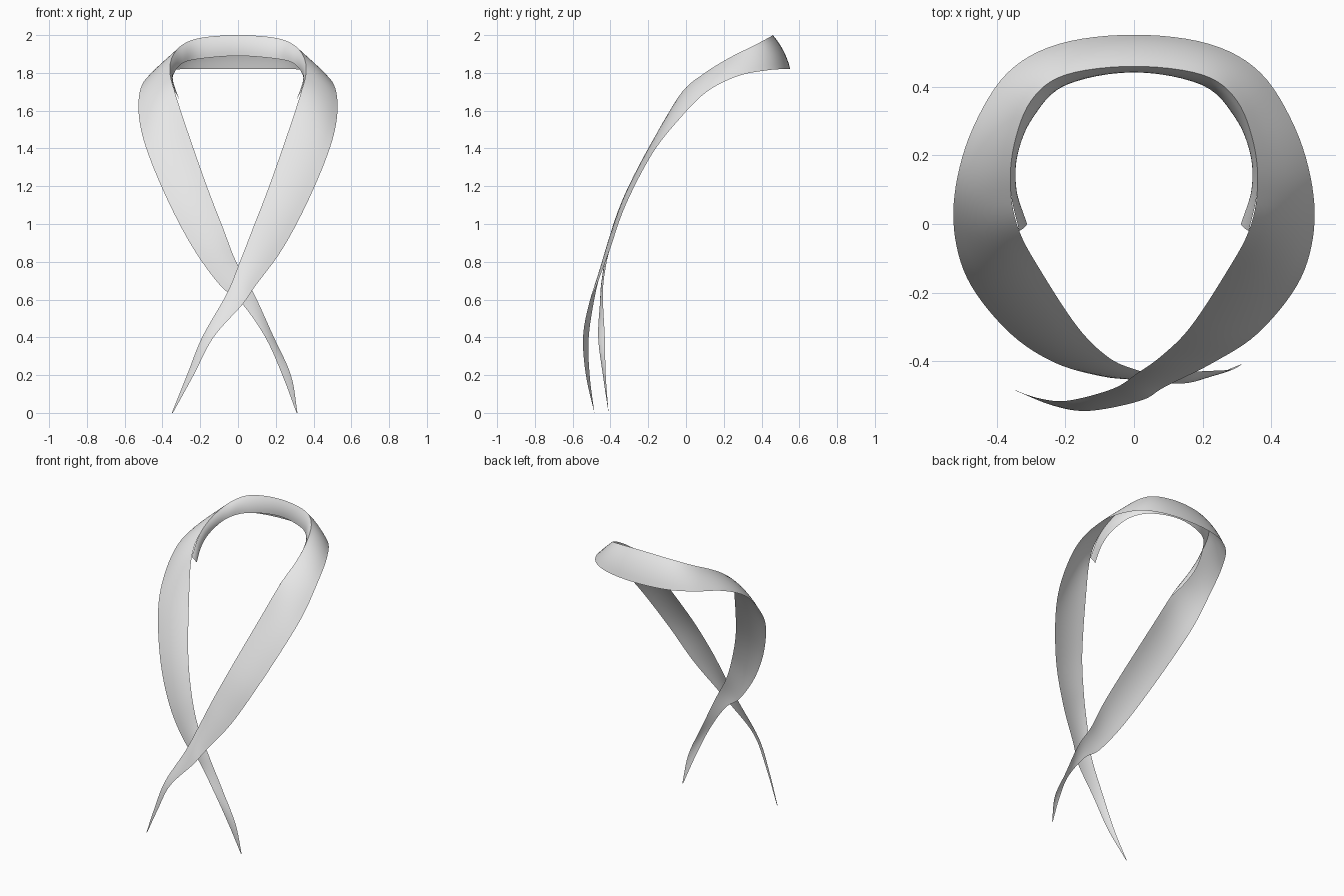
import bpy
from mathutils import Vector

cube = bpy.data.objects.get("Cube")
if cube:
    bpy.data.objects.remove(cube)

cloth = bpy.data.materials.new("light grey cloth")
cloth.use_nodes = True
colour = (0.8, 0.8, 0.8, 1)
cloth.diffuse_color = colour
cloth.node_tree.nodes["Principled BSDF"].inputs["Base Color"].default_value = colour

# Half of the collar: (folded inner edge, outer edge), from nape to crossing
COLLAR = [
    ((0, .46, 2), (0, .552, 1.82)),
    ((.2, .435, 1.985), (.22, .525, 1.82)),
    ((.3, .36, 1.945), (.37, .44, 1.815)),
    ((.35, .23, 1.88), (.47, .28, 1.785)),
    ((.36, .1, 1.8), (.52, .11, 1.7)),
    ((.335, -.02, 1.7), (.522, -.04, 1.55)),
    ((.27, -.14, 1.5), (.475, -.18, 1.37)),
    ((.165, -.3, 1.2), (.36, -.32, 1.1)),
    ((.08, -.385, .98), (.23, -.405, .86)),
]
# Tail that passes in front
FRONT_TAIL = [
    ((.01, -.435, .8), (.09, -.475, .67)),
    ((-.06, -.48, .63), (.02, -.515, .57)),
    ((-.19, -.515, .4), (-.13, -.545, .4)),
    ((-.27, -.51, .2), (-.235, -.53, .2)),
    ((-.35, -.485, 0), (-.345, -.485, 0)),
]
# Tail that passes behind, given on the same side before mirroring
BACK_TAIL = [
    ((.01, -.42, .8), (.09, -.445, .67)),
    ((-.08, -.44, .64), (-.02, -.455, .58)),
    ((-.19, -.43, .4), (-.145, -.465, .4)),
    ((-.28, -.425, .2), (-.235, -.44, .2)),
    ((-.315, -.41, 0), (-.31, -.41, 0)),
]
# Free edge of the lining folded inside the collar
LINING = [(0, .445, 1.89), (.2, .405, 1.875), (.295, .31, 1.85),
          (.342, .2, 1.79), (.343, .1, 1.73), (.312, 0, 1.66)]


def mirrored(rows):
    """Rows on the other side, in reversed order."""
    return [[(-x, y, z) for x, y, z in row] for row in reversed(rows)]


def smooth_path(points, steps):
    """Curve running through every point."""
    pts = [Vector(p) for p in points]
    pts = [2 * pts[0] - pts[1]] + pts + [2 * pts[-1] - pts[-2]]
    path = []
    for a, b, c, d in zip(pts, pts[1:], pts[2:], pts[3:]):
        for i in range(steps):
            t = i / steps
            path.append(b + (c - a) * t / 2
                        + (a - 2.5 * b + 2 * c - d / 2) * t ** 2
                        + (1.5 * (b - c) + (d - a) / 2) * t ** 3)
    return path + [pts[-2]]


def ribbon(name, rows, bulge, steps=6, across=6):
    """Strip of cloth spanned between two edges, bowed across its width."""
    edge_a, edge_b = (smooth_path(edge, steps) for edge in zip(*rows))
    count = len(edge_a)
    verts = []
    for i, (a, b) in enumerate(zip(edge_a, edge_b)):
        along = edge_a[min(i + 1, count - 1)] - edge_a[max(i - 1, 0)]
        normal = along.cross(b - a).normalized()
        for j in range(across + 1):
            t = j / across
            bow = bulge * (b - a).length * 4 * t * (1 - t)
            verts.append(a.lerp(b, t) + normal * bow)
    w = across + 1
    faces = [(i * w + j, (i + 1) * w + j, (i + 1) * w + j + 1, i * w + j + 1)
             for i in range(count - 1) for j in range(across)]
    mesh = bpy.data.meshes.new(name)
    mesh.from_pydata(verts, [], faces)
    mesh.materials.append(cloth)
    mesh.shade_smooth()
    obj = bpy.data.objects.new(name, mesh)
    bpy.context.collection.objects.link(obj)
    return obj


# Main ribbon from the rear tail, around the neck, to the front tail
ribbon("collar_ribbon",
       mirrored(COLLAR[1:] + BACK_TAIL) + COLLAR + FRONT_TAIL, .06)

# Folded lining around the inside of the neck
lining = [(row[0], edge) for row, edge in zip(COLLAR, LINING)]
ribbon("collar_lining", mirrored(lining[1:]) + lining, -.08)
